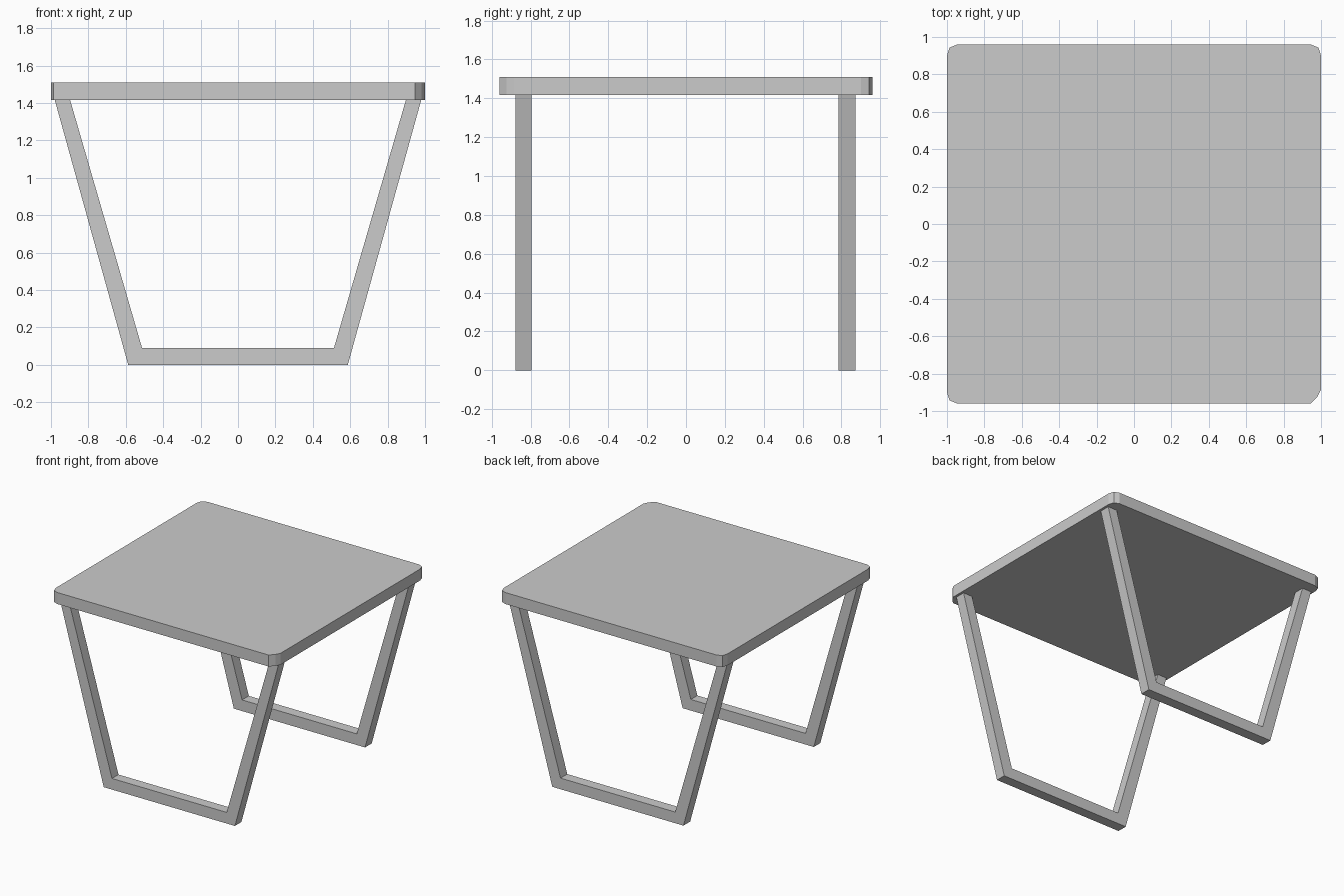
import bpy, bmesh
from mathutils import Vector

if "Cube" in bpy.data.objects:
    bpy.data.objects.remove(bpy.data.objects["Cube"])


def prism(name, outline, offset):
    """Extrude a closed flat outline along an offset vector."""
    bm = bmesh.new()
    face = bm.faces.new([bm.verts.new(p) for p in outline])
    ext = bmesh.ops.extrude_face_region(bm, geom=[face])
    moved = [g for g in ext["geom"] if isinstance(g, bmesh.types.BMVert)]
    bmesh.ops.translate(bm, verts=moved, vec=Vector(offset))
    bmesh.ops.recalc_face_normals(bm, faces=bm.faces)
    mesh = bpy.data.meshes.new(name)
    bm.to_mesh(mesh)
    bm.free()
    obj = bpy.data.objects.new(name, mesh)
    bpy.context.collection.objects.link(obj)
    return obj


TOP_Z, UNDER_Z = 1.51, 1.417

# Table top: slab with faceted rounded corners (one corner cut a little wider)
corner = [(1.0, 0.90), (0.986, 0.943), (0.945, 0.96)]
wide_corner = [(1.0, 0.886), (0.981, 0.923), (0.945, 0.96)]
outline = []
for sx, sy in [(1, 1), (-1, 1), (-1, -1), (1, -1)]:
    pts = wide_corner if (sx, sy) == (1, -1) else corner
    pts = pts if sx * sy > 0 else pts[::-1]
    outline += [(sx * x, sy * y, UNDER_Z) for x, y in pts]
prism("table_top", outline, (0, 0, TOP_Z - UNDER_Z))

# Leg frames: open trapezoid of two slanted legs joined by a floor bar
half = [(0.587, 0), (0.98, UNDER_Z), (0.898, UNDER_Z), (0.513, 0.09)]
profile = half + [(-x, z) for x, z in reversed(half)]
for name, y0, y1 in [("front_leg_frame", -0.878, -0.795),
                     ("back_leg_frame", 0.785, 0.871)]:
    prism(name, [(x, y0, z) for x, z in profile], (0, y1 - y0, 0))
